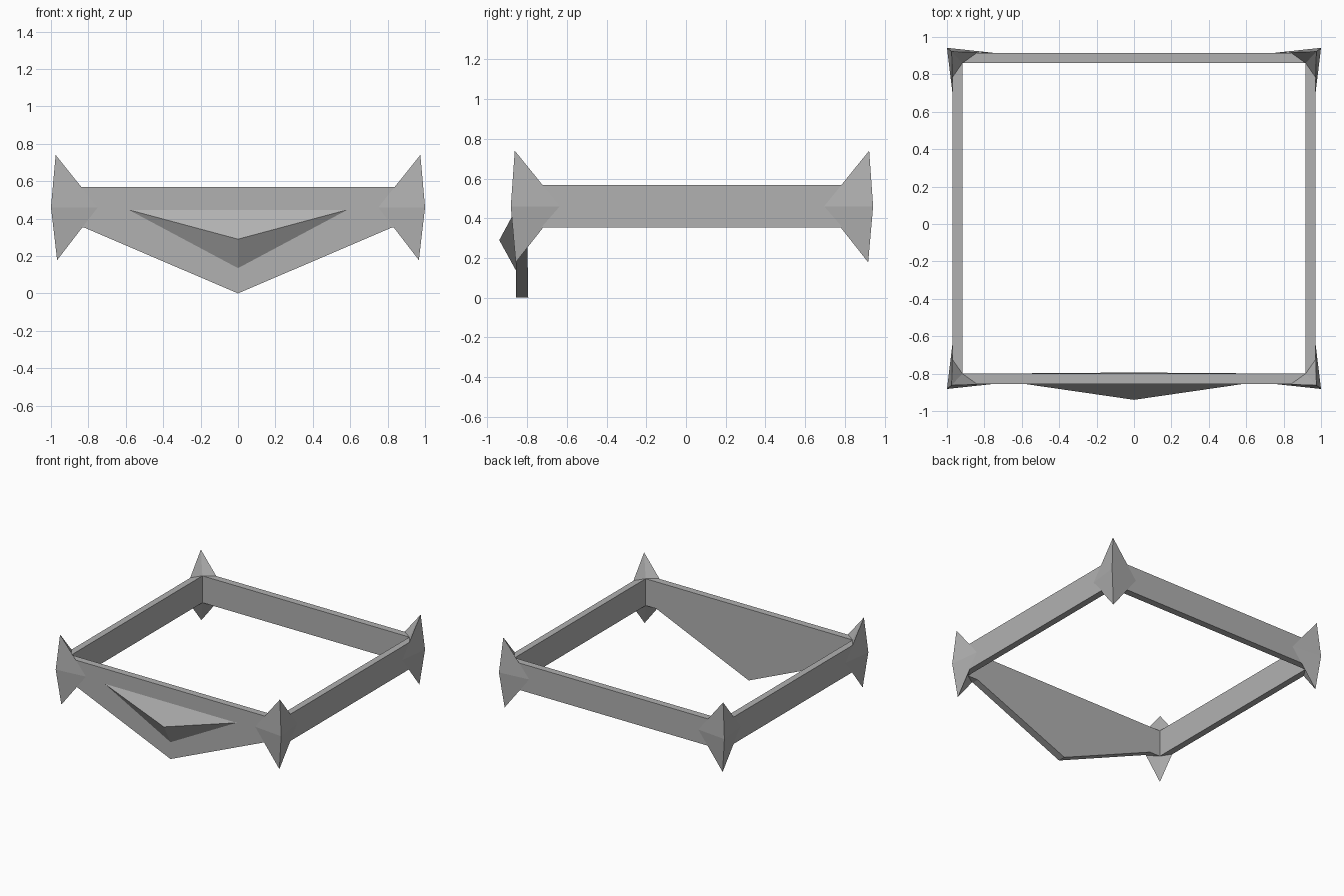
import bpy, bmesh
from mathutils import Vector

if "Cube" in bpy.data.objects:
    bpy.data.objects.remove(bpy.data.objects["Cube"])

grey = bpy.data.materials.new("dark_grey")
grey.diffuse_color = (0.44, 0.44, 0.44, 1)
grey.use_nodes = True
grey.node_tree.nodes["Principled BSDF"].inputs["Base Color"].default_value = grey.diffuse_color


def make(name, verts, faces):
    """Flat-shaded mesh with outward normals."""
    bm = bmesh.new()
    vs = [bm.verts.new(v) for v in verts]
    for f in faces:
        bm.faces.new([vs[i] for i in f])
    bmesh.ops.recalc_face_normals(bm, faces=bm.faces)
    me = bpy.data.meshes.new(name)
    bm.to_mesh(me)
    bm.free()
    me.materials.append(grey)
    ob = bpy.data.objects.new(name, me)
    bpy.context.collection.objects.link(ob)
    return ob


Z0, Z1, ZM = 0.353, 0.568, 0.46     # bar bottom, top, middle
XO, XI = 0.97, 0.918                # bar outer and inner half width
YF, YFI, YB, YBI = -0.855, -0.80, 0.915, 0.86

# Square frame with mitred corners; the front bar drops to a central point
outer = [(-XO, YF), (XO, YF), (XO, YB), (-XO, YB)]
inner = [(-XI, YFI), (XI, YFI), (XI, YBI), (-XI, YBI)]
verts = [(x, y, z) for z in (Z0, Z1) for ring in (outer, inner) for x, y in ring]
# lower V of the front panel: outer 16-18, inner 19-21
for y, tip_y in ((YF, YF), (YFI, -0.794)):
    verts += [(-0.825, y, Z0), (0, tip_y, 0), (0.825, y, Z0)]
faces = []
for i in range(4):
    j = (i + 1) % 4
    faces.append((8 + i, 8 + j, 12 + j, 12 + i))          # top
    if i:
        faces += [(i, j, 8 + j, 8 + i),                   # outside
                  (4 + i, 4 + j, 12 + j, 12 + i),         # inside
                  (i, j, 4 + j, 4 + i)]                   # underside
faces += [(0, 16, 17, 18, 1, 9, 8), (4, 19, 20, 21, 5, 13, 12)]
lower_out, lower_in = [0, 16, 17, 18, 1], [4, 19, 20, 21, 5]
for k in range(4):
    faces.append((lower_out[k], lower_out[k + 1], lower_in[k + 1], lower_in[k]))
make("frame", verts, faces)

# Raised wedge on the front panel
make("front_wedge",
     [(-0.585, YF, 0.447), (0.585, YF, 0.447), (0, -0.94, 0.29), (0, YF, 0.135)],
     [(0, 1, 2), (0, 2, 3), (1, 3, 2), (0, 3, 1)])


# Corner spikes wrap the outside of each corner and rise above and below the bars
def corner_spike(name, sx, back):
    out = Vector((1.0, -0.882, ZM))
    front = Vector((0.75, YF, ZM))
    side = Vector((XO, -0.635, ZM))
    pts, faces = [out, front, side], []
    for tip, z in ((Vector((0.975, -0.862, 0.74)), Z1),
                   (Vector((0.967, -0.857, 0.178)), Z0)):
        t = (z - tip.z) / (ZM - tip.z)
        n = len(pts)
        pts += [tip, tip.lerp(front, t), Vector((XI, YFI, z)), tip.lerp(side, t)]
        faces += [(0, 1, n + 1, n), (0, n, n + 3, 2),
                  (n, n + 1, n + 2), (n, n + 2, n + 3)]
    make(name, [(sx * p.x, 0.06 - p.y if back else p.y, p.z) for p in pts], faces)


for sx, side in ((-1, "left"), (1, "right")):
    for back in (False, True):
        corner_spike(f"{'back' if back else 'front'}_{side}_spike", sx, back)
